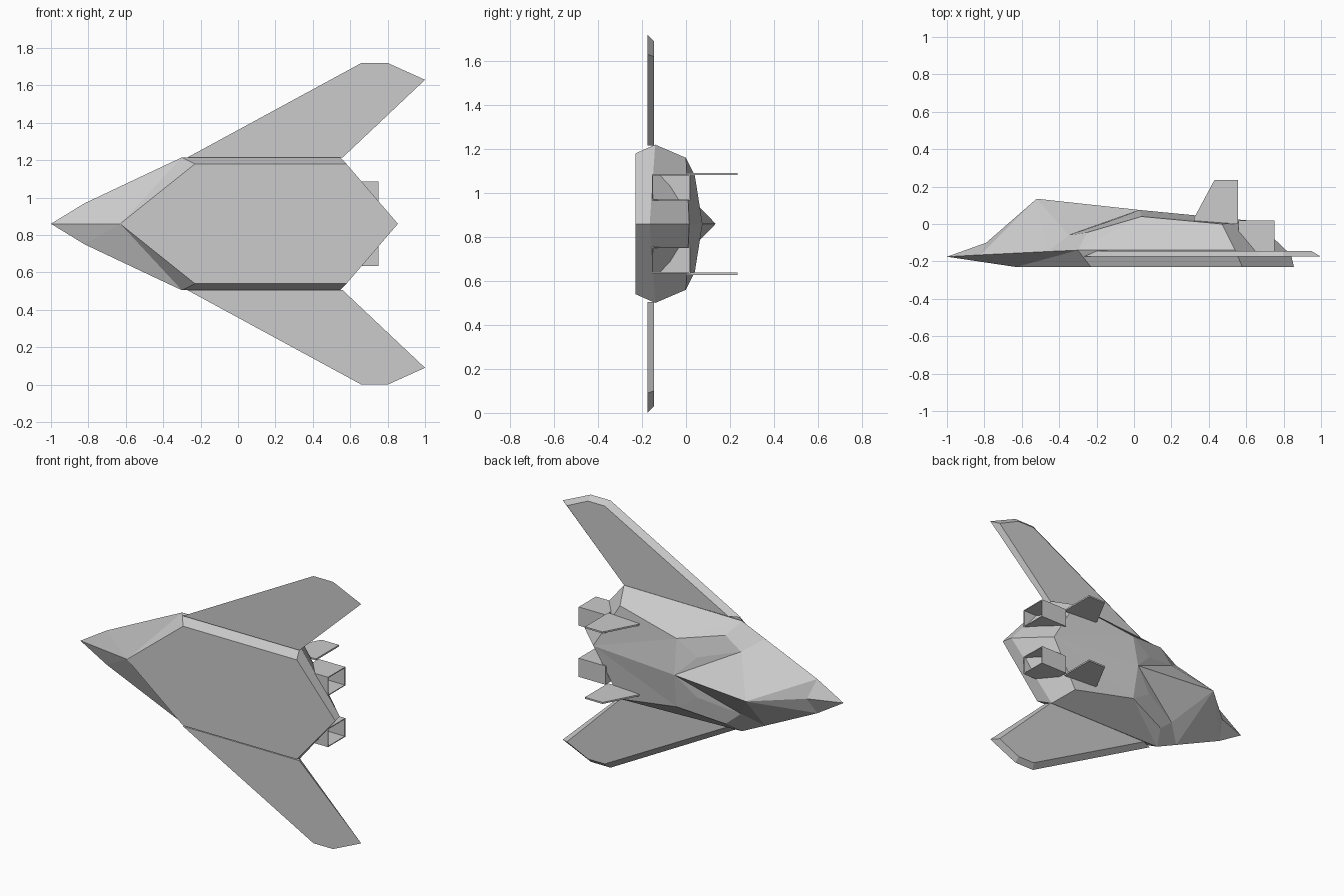
import bpy, bmesh

if "Cube" in bpy.data.objects:
    bpy.data.objects.remove(bpy.data.objects["Cube"])

AXIS_Z = 0.86  # height of the symmetry plane; local z is the span direction


def finish(name, bm):
    """Mirror the half part across the symmetry plane and link it."""
    geom = bm.verts[:] + bm.edges[:] + bm.faces[:]
    bmesh.ops.mirror(bm, geom=geom, axis='Z', merge_dist=0.0005)
    bmesh.ops.recalc_face_normals(bm, faces=bm.faces[:])
    me = bpy.data.meshes.new(name)
    bm.to_mesh(me)
    bm.free()
    ob = bpy.data.objects.new(name, me)
    ob.location.z = AXIS_Z
    bpy.context.collection.objects.link(ob)
    return ob


def loft(name, low, high):
    """Solid between two matching outlines."""
    bm = bmesh.new()
    a = [bm.verts.new(p) for p in low]
    b = [bm.verts.new(p) for p in high]
    bm.faces.new(a)
    bm.faces.new(b)
    for i in range(len(a)):
        j = (i + 1) % len(a)
        bm.faces.new((a[i], a[j], b[j], b[i]))
    return finish(name, bm)


# Faceted fuselage: named corners of one half
P = {
    # flat belly
    'B0': (-.63, -.23, 0), 'B1': (-.23, -.23, .32),
    'B2': (.58, -.23, .32), 'B3': (.855, -.23, 0),
    # chine from nose to tail
    'N': (-1, -.175, 0), 'R0': (-.82, -.165, .11), 'I': (-.46, -.147, .28),
    'R1': (-.30, -.14, .355), 'R2': (.54, -.14, .36), 'R3': (.84, -.165, 0),
    # intake and shoulder
    'J': (-.35, -.06, .20), 'K': (-.10, .025, .13), 'S1': (-.25, -.045, .285),
    'S2': (.04, .04, .22), 'S3': (.47, 0, .30),
    # spine
    'G0': (-.79, -.10, 0), 'A': (-.52, .135, 0),
    'G1': (.03, .075, 0), 'G2': (.65, .015, 0),
}
FACES = [
    'B0 B1 B2 B3', 'N R0 B0', 'R0 I R1 B0', 'B0 R1 B1', 'R1 R2 B2 B1',  # underside
    'N G0 R0', 'G0 A R0', 'R0 A I', 'I A J',                            # nose and cabin
    'I J S1 R1', 'J A G1', 'J G1 K', 'J K S2 S1', 'K G1 S2',            # intake
    'S1 S2 R1', 'R1 S2 S3 R2', 'S2 G1 G2', 'S2 G2 S3',                  # rear deck
    'S3 G2 R3 R2', 'R2 R3 B3 B2',                                       # tail
]
bm = bmesh.new()
V = {k: bm.verts.new(p) for k, p in P.items()}
for f in FACES:
    bm.faces.new([V[k] for k in f.split()])
finish('fuselage', bm)

# Swept wings with bevelled upper edges
under = [(-.27, .355), (.66, .86), (.80, .86), (1.0, .77), (.56, .355)]
upper = [(-.20, .355), (.68, .83), (.80, .83), (.95, .76), (.54, .355)]
loft('wings', [(x, -.175, w) for x, w in under], [(x, -.145, w) for x, w in upper])

# Upright tail fins
fin = [(.32, .0), (.32, .03), (.43, .235), (.555, .235), (.555, .0)]
loft('tail_fins', [(x, y, .222) for x, y in fin], [(x, y, .232) for x, y in fin])

# Hollow exhaust boxes
bm = bmesh.new()
bmesh.ops.create_cube(bm, size=1)
for v in bm.verts:
    v.co = (.655 + .19 * v.co.x, -.0675 + .175 * v.co.y, .165 + .12 * v.co.z)
bm.faces.ensure_lookup_table()
rear = max(bm.faces, key=lambda f: f.calc_center_median().x)
bmesh.ops.inset_region(bm, faces=[rear], thickness=.008)
core = bmesh.ops.extrude_discrete_faces(bm, faces=[rear])['faces'][0]
bmesh.ops.translate(bm, verts=core.verts[:], vec=(-.12, 0, 0))
finish('exhausts', bm)
